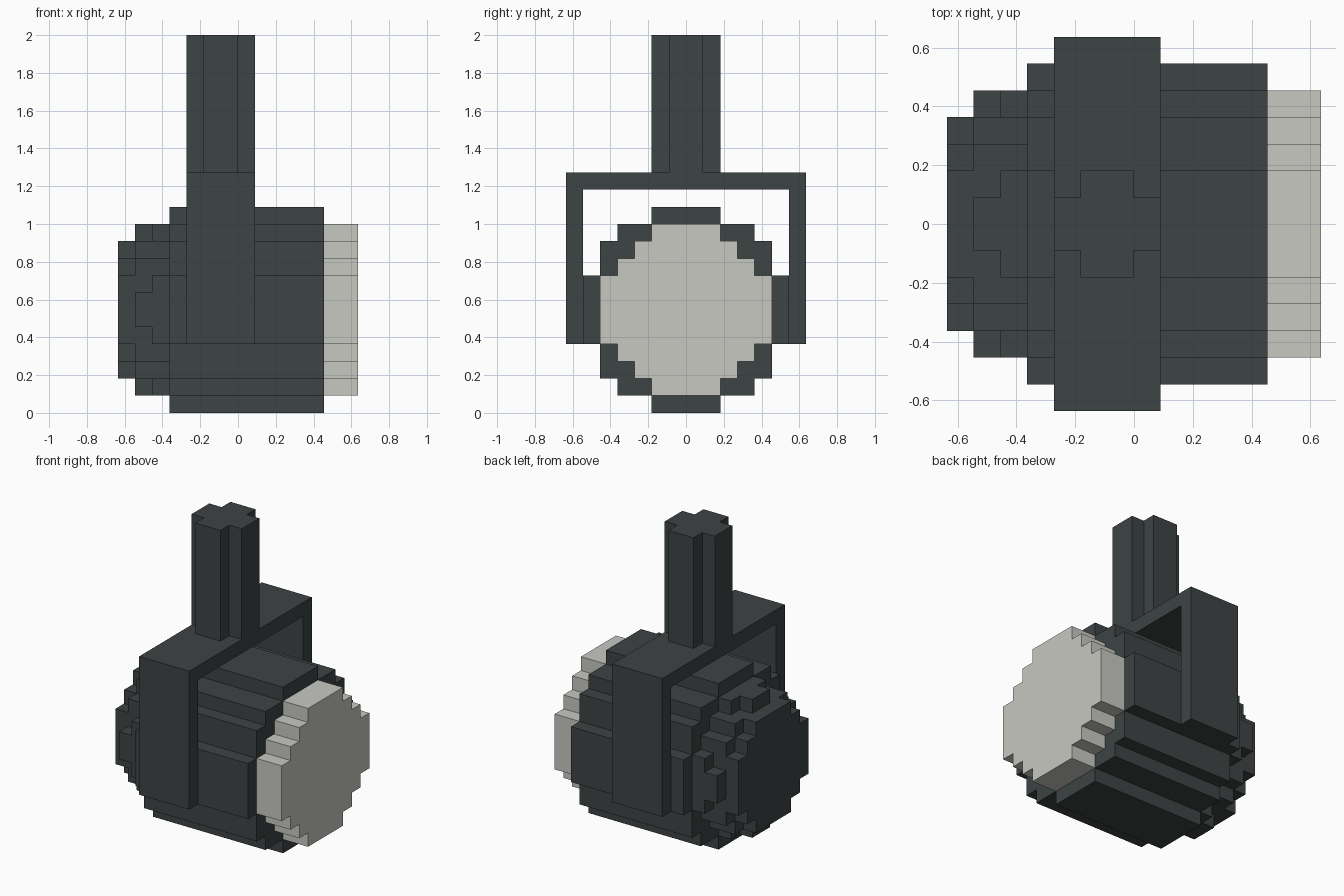
import bpy, bmesh

if "Cube" in bpy.data.objects:
    bpy.data.objects.remove(bpy.data.objects["Cube"])

U = 1 / 11          # size of one block
CZ = 6              # height of the barrel axis, in blocks


def material(name, color):
    m = bpy.data.materials.new(name)
    m.diffuse_color = (*color, 1)
    m.use_nodes = True
    m.node_tree.nodes["Principled BSDF"].inputs["Base Color"].default_value = m.diffuse_color
    return m


dark = material("dark grey", (0.047, 0.056, 0.056))
pale = material("pale grey", (0.58, 0.58, 0.54))


def extrude_profile(name, points, axis, start, end, mat):
    """Extrude a closed 2D outline (in blocks) along x or z."""
    def place(p, t):
        return (t * U, p[0] * U, p[1] * U) if axis == 'x' else (p[0] * U, p[1] * U, t * U)
    bm = bmesh.new()
    face = bm.faces.new([bm.verts.new(place(p, start)) for p in points])
    top = bmesh.ops.extrude_face_region(bm, geom=[face], use_keep_orig=True)
    shift = [b - a for a, b in zip(place((0, 0), start), place((0, 0), end))]
    bmesh.ops.translate(bm, vec=shift,
                        verts=[g for g in top["geom"] if isinstance(g, bmesh.types.BMVert)])
    bmesh.ops.recalc_face_normals(bm, faces=bm.faces)
    mesh = bpy.data.meshes.new(name)
    bm.to_mesh(mesh)
    bm.free()
    mesh.materials.append(mat)
    obj = bpy.data.objects.new(name, mesh)
    bpy.context.collection.objects.link(obj)
    return obj


def stepped_round(heights):
    """Stepped circle outline from the column heights of one quarter."""
    quarter = []
    hs = heights + [0]
    for i in range(len(heights)):
        if hs[i + 1] != hs[i]:
            quarter.append((i + 1, hs[i]))
            if hs[i + 1]:
                quarter.append((i + 1, hs[i + 1]))
    outline = []
    for _ in range(4):
        outline += quarter
        quarter = [(y, -x) for x, y in quarter]
    return outline


def disc(name, heights, x0, x1, mat):
    pts = [(y, z + CZ) for y, z in stepped_round(heights)]
    return extrude_profile(name, pts, 'x', x0, x1, mat)


# Barrel, rounded rear layers and pale front lens
disc("barrel", [6, 6, 5, 5, 4, 2], -4, 5, dark)
disc("rear_step_outer", [5, 5, 4, 3, 2], -5, -4, dark)
disc("rear_step_middle", [5, 4, 4, 3, 1], -6, -5, dark)
disc("rear_cap", [4, 4, 3, 2], -7, -6, dark)
disc("lens", [5, 5, 4, 3, 2], 5, 7, pale)

# U-shaped bracket straddling the barrel
bracket = [(-7, 4), (-6, 4), (-6, 13), (6, 13), (6, 4), (7, 4), (7, 14), (-7, 14)]
extrude_profile("bracket", bracket, 'x', -3, 1, dark)

# Cross-shaped mounting post
post = [(x - 1, y) for x, y in stepped_round([2, 1])]
extrude_profile("post", post, 'z', 14, 22, dark)
